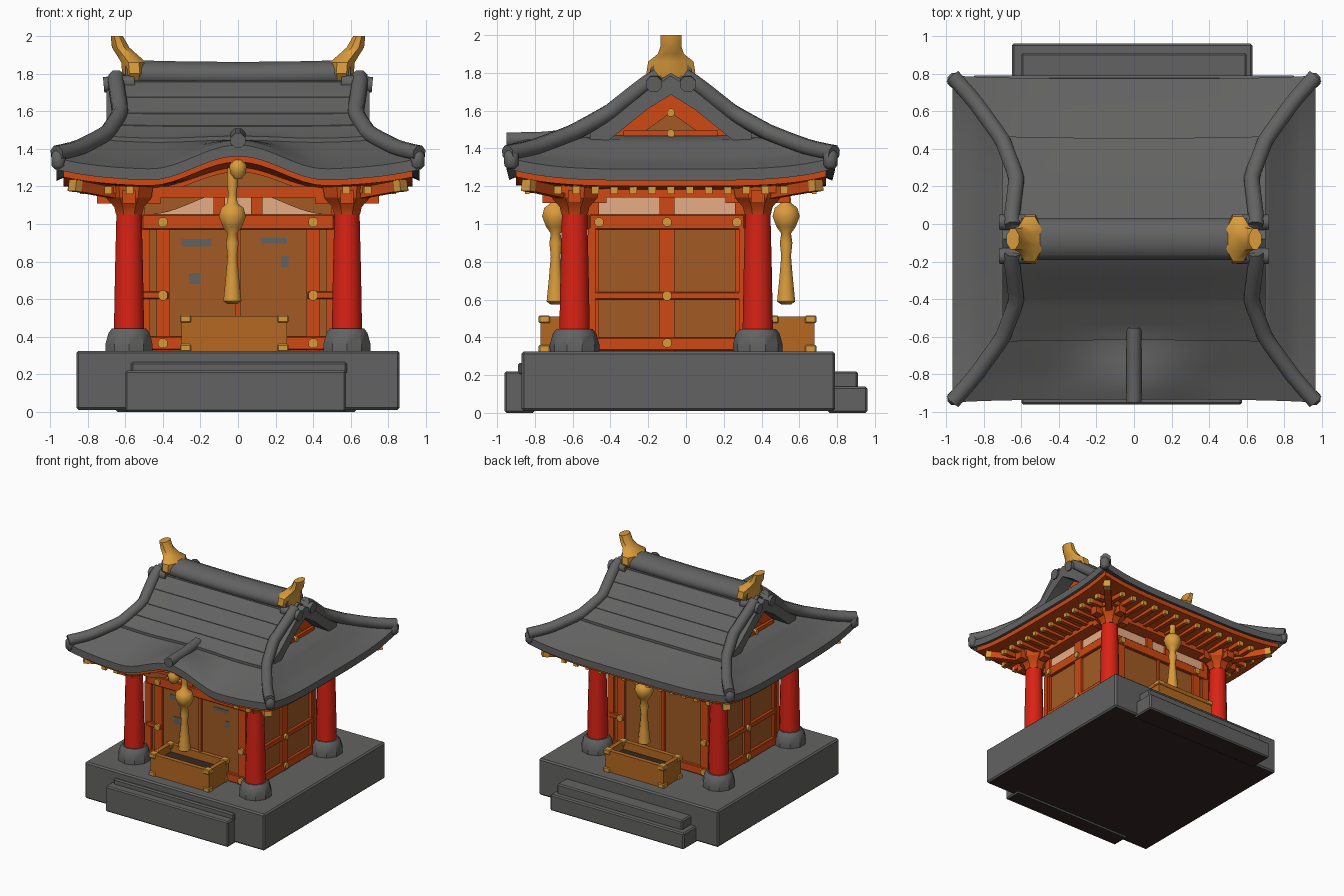
import bpy, bmesh, math
from mathutils import Vector

if "Cube" in bpy.data.objects:
    bpy.data.objects.remove(bpy.data.objects["Cube"])

def mat(name, *c):
    m = bpy.data.materials.new(name)
    m.diffuse_color = (*c, 1)
    m.use_nodes = True
    m.node_tree.nodes["Principled BSDF"].inputs["Base Color"].default_value = m.diffuse_color
    return m

GREY = mat("slate grey", .125, .123, .122)
GOLD = mat("gold", .70, .33, .045)
RED = mat("vermilion red", .70, .016, .007)
ORANGE = mat("orange timber", .62, .065, .006)
BROWN = mat("brown panel", .36, .105, .018)
CREAM = mat("cream plaster", .80, .42, .24)
OCHRE = mat("ochre box wood", .46, .14, .015)
DARK = mat("dark underside", .035, .022, .018)

# ---------- helpers ----------
def make(name, bm, m, smooth=35):
    bmesh.ops.recalc_face_normals(bm, faces=bm.faces)
    me = bpy.data.meshes.new(name)
    bm.to_mesh(me)
    bm.free()
    for x in (m if isinstance(m, list) else [m]):
        me.materials.append(x)
    ob = bpy.data.objects.new(name, me)
    bpy.context.collection.objects.link(ob)
    if smooth:
        me.polygons.foreach_set("use_smooth", [True] * len(me.polygons))
        me.set_sharp_from_angle(angle=math.radians(smooth))
    return ob

def box(name, x0, x1, y0, y1, z0, z1, m, bevel=0):
    bm = bmesh.new()
    bmesh.ops.create_cube(bm, size=1)
    for v in bm.verts:
        v.co = ((x0+x1)/2 + v.co.x*(x1-x0), (y0+y1)/2 + v.co.y*(y1-y0), (z0+z1)/2 + v.co.z*(z1-z0))
    if bevel:
        bmesh.ops.bevel(bm, geom=bm.edges[:], offset=bevel, segments=1, affect='EDGES')
    return make(name, bm, m, 0)

def loft(name, rings, m, smooth=50):
    bm = bmesh.new()
    rs = [[bm.verts.new(p) for p in r] for r in rings]
    n = len(rs[0])
    for a, b in zip(rs, rs[1:]):
        for i in range(n):
            bm.faces.new((a[i], a[(i+1) % n], b[(i+1) % n], b[i]))
    bm.faces.new(rs[0])
    bm.faces.new(rs[-1])
    return make(name, bm, m, smooth)

def ellipse(c, a, b, n):
    return [Vector(c) + Vector(a)*math.cos(2*math.pi*(i+.5)/n) + Vector(b)*math.sin(2*math.pi*(i+.5)/n) for i in range(n)]

def lathe(name, cx, cy, prof, m, n=12, smooth=50):
    return loft(name, [ellipse((cx, cy, z), (r, 0, 0), (0, r, 0), n) for r, z in prof], m, smooth)

def tube(name, pts, r, m, n=8):
    pts = [Vector(p) for p in pts]
    rings = []
    for i, p in enumerate(pts):
        d = (pts[min(i+1, len(pts)-1)] - pts[max(i-1, 0)]).normalized()
        a = d.cross(Vector((0, 0, 1))).normalized()
        rings.append(ellipse(p, a*r, d.cross(a)*r, n))
    return loft(name, rings, m)

def sheet(name, f, u0, u1, v0, v1, nu, nv, thick, m):
    """closed slab below the surface f(u, v)"""
    bm = bmesh.new()
    g = [[[bm.verts.new(Vector(f(u0+(u1-u0)*i/nu, v0+(v1-v0)*j/nv)) - Vector((0, 0, t)))
           for j in range(nv+1)] for i in range(nu+1)] for t in (0, thick)]
    for L in g:
        for i in range(nu):
            for j in range(nv):
                bm.faces.new((L[i][j], L[i+1][j], L[i+1][j+1], L[i][j+1]))
    idx = [(i, 0) for i in range(nu)] + [(nu, j) for j in range(nv)] + \
          [(i, nv) for i in range(nu, 0, -1)] + [(0, j) for j in range(nv, 0, -1)]
    for (a, b), (c, d) in zip(idx, idx[1:] + idx[:1]):
        bm.faces.new((g[0][a][b], g[0][c][d], g[1][c][d], g[1][a][b]))
    return make(name, bm, m)

def table(t, v):
    for (a, p), (b, q) in zip(t, t[1:]):
        if v <= b:
            return p + (q-p)*(v-a)/(b-a)
    return t[-1][1]

# ---------- roof shape ----------
W = lambda v: table([(0, .64), (.14, .65), (.38, .625), (.61, .70), (.85, .85), (1, .965)], v)
Z = lambda v: table([(0, 1.80), (.15, 1.72), (.38, 1.56), (.6, 1.445), (.85, 1.34), (1, 1.29)], v)
YR, DEPTH = -.08, .855
bump = lambda x: .065*(1 + math.cos(math.pi*x/.48)) if abs(x) < .48 else 0
def ease(v):
    t = min(1, max(0, (v-.55)/.4))
    return t*t*(3-2*t)
lift = lambda u, v: .06*abs(u)**4*v**3

def slope(s, dz=0):
    def f(u, v):
        x = u*W(v)
        y = YR + s*(DEPTH + .015*u**4)*v
        return x, y, Z(v) + dz + lift(u, v) + (bump(x)*ease(v) if s < 0 else 0)
    return f

for s, nm in ((-1, "front"), (1, "back")):
    sheet(nm + "_roof_slope", slope(s), -1, 1, 0, 1, 48, 20, .06, GREY)
    sheet(nm + "_upper_tile_layer", slope(s, .022), -.95, .95, .03, .63, 24, 12, .03, GREY)
    for i in range(1, 5):  # tile courses
        sheet(nm + "_tile_course", slope(s, .026), -.93, .93, .125*i-.03, .125*i, 12, 1, .01, GREY)

for s, nm in ((-1, "left"), (1, "right")):
    def hip(u, v):
        x = .55 if v < .59 else W(v)
        return s*x, YR + u*DEPTH*v, Z(v) + lift(u, v)
    sheet(nm + "_roof_slope", hip, -1, 1, .55, 1, 24, 9, .06, GREY)
    # gable bargeboards, panel and trim
    sheet(nm + "_bargeboard", lambda u, v: (s*(.58+.12*u), YR + v*DEPTH, Z(abs(v)) - .015), 0, 1, -.5, .5, 1, 20, .10, GREY)
    for x, k, m, nn in ((.57, 1, ORANGE, "frame"), (.585, .55, BROWN, "panel")):
        loft(nm + "_gable_" + nn, [[(s*xx, YR-.46*k, 1.41), (s*xx, YR+.46*k, 1.41), (s*xx, YR, 1.41+.33*k)]
                                  for xx in (x-.04, x)], m, 0)
    box(nm + "_gable_tie", s*.6-.012, s*.6+.012, -.33, .17, 1.465, 1.495, ORANGE)
    for z in (1.48, 1.59):
        tube(nm + "_gable_stud", [(s*.57, YR, z), (s*.625, YR, z)], .022, GOLD)
    # ridge-end knobs
    for y in (-.09, .09):
        tube(nm + "_ridge_knob", [(s*.55, YR+y, 1.755), (s*.715, YR+y, 1.74)], .045, GREY)
    # curved hip ridges
    for t in (-1, 1):
        pts = [(s*W(v), YR + t*(DEPTH+.01)*v, Z(v) + .06*v**3 + .025) for v in [.08+.92*i/16 for i in range(17)]]
        tube(nm + "_hip_ridge", pts, .045, GREY)
        e = pts[-1]
        lathe(nm + "_corner_tile", s*.955, e[1]-t*.02, [(.02, 1.29), (.04, 1.31), (.042, 1.37), (.015, 1.40)], GREY, 8)
    # golden finial on the ridge end
    loft(nm + "_ridge_finial", [ellipse((s*cx, YR, z), (hx, 0, 0), (0, hy, 0), 8) for z, cx, hx, hy in (
        (1.755, .555, .055, .10), (1.80, .55, .072, .14), (1.86, .555, .072, .13), (1.90, .59, .06, .075),
        (1.94, .625, .05, .06), (2.0, .645, .035, .06))], GOLD, 40)

loft("main_ridge", [ellipse((x, YR, z), (0, .115, 0), (0, 0, .075), 12) for x, z in
                    ((-.6, 1.80), (-.3, 1.793), (0, 1.79), (.3, 1.793), (.6, 1.80))], GREY)
tube("front_arch_ridge", [(0, -.95, 1.445), (0, -.75, 1.45), (0, -.55, 1.47)], .042, GREY)

# ---------- eaves ----------
def soffit(kind):
    def f(u, t):
        if kind in "fb":
            b = bump(.92*u)*(1-t) + bump(.55*u)*.9*t if kind == "f" else 0
            x, y = u*(.93-.38*t), (-.9+.34*t if kind == "f" else .74-.39*t)
        else:
            b, x = 0, (-1 if kind == "l" else 1)*(.93-.38*t)
            lo, hi = -.9+.34*t, .74-.39*t
            y = lo + (hi-lo)*(u+1)/2
        return x, y, 1.24 + .05*u**4*(1-t) - .02*t + b
    return f
for k, nm in zip("fblr", ("front", "back", "left", "right")):
    sheet(nm + "_soffit", soffit(k), -1, 1, 0, 1, 32, 4, .04, ORANGE)
sheet("front_arch_panel", lambda u, v: (u*.5, -.57+.04*v, 1.21 + bump(u*.5)), -1, 1, 0, 1, 24, 1, .16, BROWN)
sheet("front_arch_beam", lambda u, v: (u*.5, -.60+.04*v, 1.205 + bump(u*.5)*.9), -1, 1, 0, 1, 24, 1, .045, ORANGE)
lathe("front_arch_crest", 0, -.88, [(.02, 1.24), (.045, 1.27), (.05, 1.31), (.03, 1.34)], GOLD, 8)

for i in range(-6, 7):  # rafters with gold tips
    x = i*.115
    for y0, y1, tip in ((-.83, -.56, -.84), (.35, .67, .68)):
        if tip > 0 or abs(x) > .5:
            box("rafter", x-.018, x+.018, y0, y1, 1.165, 1.205, ORANGE)
            box("rafter_tip", x-.02, x+.02, tip-.012, tip+.012, 1.16, 1.2, GOLD)
    y = YR + i*.1
    for s in (-1, 1):
        box("rafter", min(s*.54, s*.83), max(s*.54, s*.83), y-.018, y+.018, 1.165, 1.205, ORANGE)
        box("rafter_tip", s*.83-.012, s*.83+.012, y-.02, y+.02, 1.16, 1.2, GOLD)

# ---------- pillars, brackets and tie beams ----------
for sx in (-1, 1):
    for y, t in ((-.59, -1), (.38, 1)):
        x = sx*.58
        lathe("pillar_foot", x, y, [(.13, .31), (.132, .36), (.115, .42), (.095, .445)], GREY, 10, 30)
        lathe("pillar", x, y, [(.082, .43), (.076, .75), (.068, 1.07)], RED, 16)
        lathe("pillar_bracket", x, y, [(.075, 1.05), (.085, 1.09), (.13, 1.14), (.14, 1.21)], ORANGE, 8, 30)
        box("bracket_arm", x-.17, x+.17, y-.035, y+.035, 1.11, 1.18, ORANGE)
        box("bracket_arm", x-.035, x+.035, y-.17, y+.17, 1.11, 1.18, ORANGE)
        a, b = Vector((x, y, 1.15)), Vector((sx*.85, -.82 if t < 0 else .67, 1.20))
        tube("corner_rafter", [a, b], .04, ORANGE, 4)
        tube("corner_rafter_tip", [b, b + (b-a)*.12], .043, GOLD, 4)
for y in (-.59, .38):
    box("cross_tie_beam", -.6, .6, y-.03, y+.03, 1.14, 1.20, ORANGE)
for x in (-.58, .58):
    box("side_tie_beam", x-.03, x+.03, -.6, .38, 1.14, 1.20, ORANGE)

# ---------- shrine body ----------
box("body_walls", -.5, .5, -.5, .3, .32, 1.05, BROWN)
box("plaster_band", -.5, .5, -.5, .3, 1.05, 1.14, CREAM)
box("ceiling", -.55, .55, -.55, .35, 1.14, 1.22, ORANGE)
rails = ((.33, .40), (.60, .64), (.97, 1.05))
for s, y in ((-1, -.5), (1, .3)):
    for z0, z1 in rails:
        for a, b in (((-.51, -.37), (.37, .51)) if z0 == .6 else ((-.51, .51),)):
            box("wall_rail", a, b, y-.025, y+.025, z0, z1, ORANGE, .005)
    for x, w in ((-.5, .03), (-.4, .035), (0, .012), (.4, .035), (.5, .03)):
        box("wall_post", x-w, x+w, y-.02, y+.02, .32, .98, ORANGE)
    for x in (-.1, .1):
        box("frieze_strut", x-.03, x+.03, y-.02, y+.02, 1.04, 1.14, ORANGE)
    for x in (-.4, .4):
        for z in (.365, .62, 1.01):
            tube("wall_stud", [(x, y, z), (x, y+s*.04, z)], .028, GOLD)
for s in (-1, 1):
    x = s*.5
    for z0, z1 in rails:
        box("side_rail", x-.025, x+.025, -.51, .31, z0, z1, ORANGE, .005)
    for y, w in ((-.49, .03), (YR-.02, .04), (.29, .03)):
        box("side_post", x-.02, x+.02, y-w, y+w, .32, 1.14, ORANGE)
    for y, z in ((-.1, .37), (-.1, .62), (-.1, 1.01), (-.46, 1.01), (.27, 1.01)):
        tube("side_stud", [(x, y, z), (x+s*.04, y, z)], .026, GOLD)
for x, z, w, h in ((-.22, .9, .08, .02), (.19, .91, .07, .015), (-.23, .71, .03, .03), (.25, .8, .02, .03)):
    box("door_mark", x-w, x+w, -.504, -.498, z-h, z+h, GREY)

# ---------- bell ropes and offering boxes, front and back ----------
rope = [(.03, .575), (.052, .59), (.04, .70), (.028, .83), (.036, .9), (.028, .95), (.055, .985),
        (.078, 1.04), (.065, 1.085), (.03, 1.11), (.024, 1.16), (.032, 1.22), (.028, 1.30)]
for nm, rx, ry, x0, x1, y0, y1 in (("front", -.03, -.69, -.3, .26, -.77, -.50), ("back", .03, .53, -.26, .3, .44, .68)):
    lathe(nm + "_bell_rope", rx, ry, rope if ry < 0 else rope[:-1], GOLD, 8)
    box(nm + "_box_floor", x0+.02, x1-.02, y0+.02, y1-.02, .32, .44, DARK)
    for i, (a, b, c, d) in enumerate(((x0, x1, y0, y0+.03), (x0, x1, y1-.03, y1), (x0, x0+.03, y0, y1), (x1-.03, x1, y0, y1))):
        box(nm + "_box_side", a, b, c, d, .32, .50, OCHRE)
        box(nm + "_box_rim", a-.004, b+.004, c-.004, d+.004, .475, .51, OCHRE)
    for x in (x0+.02, x1-.02):
        for y in (y0+.02, y1-.02):
            for z in (.32, .475):
                box(nm + "_box_corner", x-.03, x+.03, y-.03, y+.03, z, z+.04, GOLD, .006)

# ---------- stone base and steps ----------
base = box("stone_base", -.86, .86, -.87, .79, .01, .325, [GREY, DARK], .012)
f1 = box("front_step", -.60, .575, -.96, -.8, 0, .22, [GREY, DARK], .01)
box("front_upper_step", -.57, .58, -.89, -.8, .2, .265, GREY, .01)
b1 = box("back_lower_step", -.65, .63, .75, .96, 0, .14, [GREY, DARK], .01)
box("back_upper_step", -.6, .6, .75, .91, .12, .22, GREY, .01)
for ob in (base, f1, b1):
    for p in ob.data.polygons:
        p.material_index = int(p.normal.z < -.9)
